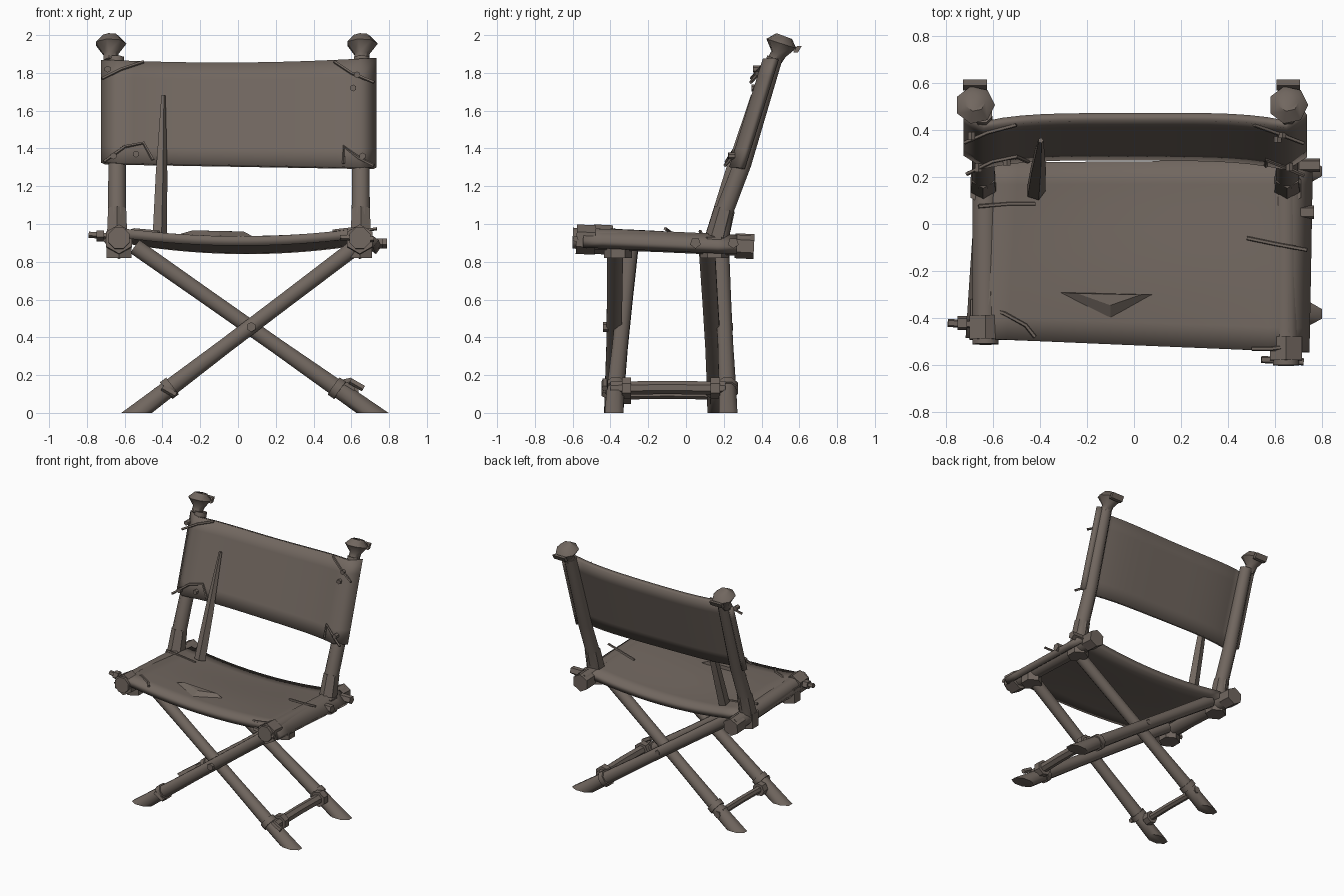
import bpy, bmesh, math
from mathutils import Vector

if "Cube" in bpy.data.objects:
    bpy.data.objects.remove(bpy.data.objects["Cube"])

wood = bpy.data.materials.new("weathered_brown")
wood.diffuse_color = (0.165, 0.135, 0.115, 1)
wood.use_nodes = True
wood.node_tree.nodes["Principled BSDF"].inputs["Base Color"].default_value = wood.diffuse_color


def finish(bm, name, angle=35):
    bmesh.ops.recalc_face_normals(bm, faces=bm.faces[:])
    me = bpy.data.meshes.new(name)
    bm.to_mesh(me)
    bm.free()
    me.materials.append(wood)
    ob = bpy.data.objects.new(name, me)
    bpy.context.collection.objects.link(ob)
    bpy.ops.object.select_all(action='DESELECT')
    ob.select_set(True)
    bpy.context.view_layer.objects.active = ob
    bpy.ops.object.shade_smooth_by_angle(angle=math.radians(angle))
    return ob


def rod(name, pts, radii, n=8, ground=False):
    """Faceted pole through pts with one radius per point."""
    pts = [Vector(p) for p in pts]
    if not isinstance(radii, (list, tuple)):
        radii = [radii] * len(pts)
    bm = bmesh.new()
    rings = []
    for i, p in enumerate(pts):
        d = (pts[min(i + 1, len(pts) - 1)] - pts[max(i - 1, 0)]).normalized()
        ref = Vector((0, 1, 0)) if abs(d.y) < 0.8 else Vector((0, 0, 1))
        a = d.cross(ref).normalized()
        b = d.cross(a)
        rings.append([bm.verts.new(p + radii[i] * (a * math.cos(t) + b * math.sin(t)))
                      for t in ((k + 0.5) * math.tau / n for k in range(n))])
    for r, s in zip(rings, rings[1:]):
        for k in range(n):
            bm.faces.new((r[k], r[(k + 1) % n], s[(k + 1) % n], s[k]))
    bm.faces.new(rings[0])
    bm.faces.new(rings[-1])
    if ground:  # foot sawn flat on the floor
        geom = bm.verts[:] + bm.edges[:] + bm.faces[:]
        cut = bmesh.ops.bisect_plane(bm, geom=geom, plane_co=(0, 0, 0),
                                     plane_no=(0, 0, 1), clear_inner=True)
        edges = [e for e in cut['geom_cut'] if isinstance(e, bmesh.types.BMEdge)]
        bmesh.ops.holes_fill(bm, edges=edges, sides=0)
    return finish(bm, name, 50)


def cloth(name, f, nu, nv, thick):
    bm = bmesh.new()
    g = [[bm.verts.new(f(i / nu, j / nv)) for j in range(nv + 1)] for i in range(nu + 1)]
    for i in range(nu):
        for j in range(nv):
            bm.faces.new((g[i][j], g[i + 1][j], g[i + 1][j + 1], g[i][j + 1]))
    ob = finish(bm, name, 45)
    m = ob.modifiers.new("thickness", 'SOLIDIFY')
    m.thickness, m.offset = thick, 0
    return ob


def lerp(a, b, t):
    return a + (b - a) * t


# Seat: slightly crooked, sagging hide whose sides fold over the rails
def seat_point(u, v):
    x = lerp(lerp(-0.70, 0.73, u), lerp(-0.65, 0.745, u), v)
    y = lerp(lerp(-0.485, -0.545, u), lerp(0.26, 0.27, u), v)
    s = 2 * u - 1
    z = lerp(0.965, 0.93, v) - 0.055 * (1 - s * s) + 0.01 * math.sin(5 * v) * (1 - s * s)
    if u in (0, 1):
        z -= 0.07
    return Vector((x, y, z))


def seat_z(x, y):
    return seat_point((x + 0.69) / 1.42, (y + 0.51) / 0.77).z + 0.028


cloth("seat", seat_point, 18, 8, 0.05)


# Back panel: sits ahead of the posts at its ends, curling round them
def post_y(z):
    return 0.18 + (z - 0.95) * 0.31


def back_point(u, v):
    x = lerp(-0.715, 0.725, u)
    s = 2 * u - 1
    z = lerp(lerp(1.32, 1.295, u), lerp(1.865, 1.875, u) - 0.02 * (1 - s * s), v)
    y = post_y(z) - 0.06 * s ** 4 - 0.005
    if u in (0, 1):
        y += 0.075
    return Vector((x, y, z))


cloth("back_panel", back_point, 18, 6, 0.035)

# Back posts with base cuffs, carved finials and loose chips
for side, x0, x1 in (("left", -0.64, -0.645), ("right", 0.65, 0.655)):
    rod(side + "_back_post", [(x0, 0.17, 0.88), (x0, 0.20, 1.06), (x0, 0.30, 1.32),
                              (x1, 0.47, 1.88)], [0.055, 0.052, 0.05, 0.045])
    rod(side + "_post_cuff", [(x0, 0.165, 0.93), (x0, 0.205, 1.08)], [0.062, 0.055], 6)
    xf = x1 - 0.03 if x1 < 0 else x1
    rod(side + "_finial", [(xf, 0.465, 1.86), (xf, 0.49, 1.90), (xf, 0.505, 1.955),
                           (xf, 0.52, 1.995)], [0.04, 0.042, 0.085, 0.045], 7)
    bm = bmesh.new()
    bmesh.ops.create_cube(bm, size=1)
    for v in bm.verts:
        v.co = Vector((xf + v.co.x * 0.1, 0.59 + v.co.y * 0.025 + v.co.z * 0.02,
                       1.925 + v.co.z * 0.035))
    finish(bm, side + "_finial_chip")

# Seat rails, with stepped end blocks and cross pegs
for side, x, y0 in (("left", -0.63, -0.51), ("right", 0.645, -0.60)):
    rod(side + "_seat_rail", [(x, y0, 0.925), (x, -0.1, 0.905), (x, 0.34, 0.885)], 0.06)
    rod(side + "_rail_front_collar", [(x, y0 + 0.02, 0.92), (x, y0 + 0.12, 0.915)], 0.078, 6)
    rod(side + "_rail_rear_collar", [(x, 0.26, 0.885), (x, 0.36, 0.88)], 0.066, 6)
    rod(side + "_front_bracket", [(x, -0.36, 0.82), (x, -0.36, 0.93)], 0.075, 6)
    rod(side + "_rear_bracket", [(x, 0.15, 0.82), (x, 0.15, 0.93)], 0.075, 6)
rod("left_peg", [(-0.79, -0.42, 0.945), (-0.60, -0.43, 0.93)], 0.018, 5)
rod("left_peg_head", [(-0.75, -0.42, 0.94), (-0.71, -0.42, 0.94)], 0.032, 5)
rod("right_front_peg", [(0.54, -0.575, 0.93), (0.72, -0.585, 0.92)], 0.016, 5)
rod("right_side_peg", [(0.70, 0.05, 0.90), (0.765, 0.05, 0.90)], 0.03, 5)
rod("right_rear_peg", [(0.70, 0.25, 0.90), (0.79, 0.25, 0.90)], 0.03, 5)

# Crossed legs: rising (left foot to right rail) and falling (right foot to left rail)
LEGS = (("front_rising", 1, -0.385, -0.375), ("front_falling", -1, -0.385, -0.295),
        ("rear_rising", 1, 0.165, 0.11), ("rear_falling", -1, 0.225, 0.185))
for name, s, yb, yt in LEGS:
    foot, top = ((-0.535, 0.0), (0.625, 0.88)) if s > 0 else ((0.71, 0.0), (-0.545, 0.88))
    pts = [Vector((lerp(foot[0], top[0], t), lerp(yb, yt, max(t, 0)), lerp(foot[1], top[1], t)))
           for t in (-0.12, 0.12, 0.4, 0.7, 1)]
    rod(name + "_leg", pts, [0.056, 0.05, 0.044, 0.044, 0.046], 8, True)
    # lashing band near the foot
    c = pts[1] + (pts[2] - pts[1]) * 0.1
    d = (pts[2] - pts[1]).normalized() * 0.02
    rod(name + "_leg_band", [c - d, c + d], 0.06, 8)

# Foot stretchers with end collars
for side, x, z, r in (("left", -0.41, 0.095, 0.026), ("right", 0.585, 0.13, 0.036)):
    y0, y1 = -0.40, 0.21
    rod(side + "_stretcher", [(x, y0, z), (x, -0.1, z + 0.005), (x, y1, z)], r, 7)
    rod(side + "_stretcher_front_collar", [(x, -0.34, z), (x, -0.29, z)], r + 0.022, 7)
    rod(side + "_stretcher_rear_collar", [(x, 0.13, z), (x, 0.18, z)], r + 0.022, 7)
    rod(side + "_stretcher_pin", [(x + 0.01, -0.43, z + 0.04), (x + 0.08, -0.43, z)], 0.018, 5)
rod("crossing_bolt", [(0.07, -0.44, 0.455), (0.07, -0.36, 0.455)], 0.026, 6)
rod("rear_crossing_bolt", [(0.07, 0.1, 0.455), (0.07, 0.25, 0.455)], 0.02, 6)

# Tapered spike standing on the seat
rod("spike", [(-0.418, 0.14, 0.93), (-0.408, 0.235, 1.26), (-0.396, 0.355, 1.68)],
    [0.042, 0.034, 0.012], 5)

# Torn flap lifting from the seat
bm = bmesh.new()
low = [(-0.32, -0.29), (0.08, -0.30), (-0.10, -0.40)]
high = [(-0.24, -0.295), (0.03, -0.30), (-0.10, -0.345)]
lo = [bm.verts.new((x, y, seat_z(x, y) - 0.005)) for x, y in low]
hi = [bm.verts.new((x, y, seat_z(x, y) + 0.022)) for x, y in high]
bm.faces.new(hi)
for k in range(3):
    bm.faces.new((lo[k], lo[(k + 1) % 3], hi[(k + 1) % 3], hi[k]))
finish(bm, "torn_flap", 10)

# Stitched cords on the seat
for i, path in enumerate((((-0.66, 0.075), (-0.54, 0.085), (-0.42, 0.085)),
                          ((0.48, -0.06), (0.6, -0.085), (0.735, -0.11)),
                          ((-0.69, -0.33), (-0.55, -0.38), (-0.46, -0.43), (-0.42, -0.48)),
                          ((0.5, -0.53), (0.58, -0.53), (0.65, -0.52)))):
    rod("seat_cord_%d" % (i + 1), [(x, y, seat_z(x, y)) for x, y in path], 0.009, 5)


# Stitched cords and knots on the back panel corners
def back_front(x, z):
    s = (x - 0.005) / 0.72
    return post_y(z) - 0.06 * s ** 4 - 0.027


for i, path in enumerate((((-0.72, 1.77), (-0.62, 1.82), (-0.5, 1.86)),
                          ((0.51, 1.86), (0.6, 1.80), (0.72, 1.75)),
                          ((-0.71, 1.33), (-0.6, 1.41), (-0.5, 1.43), (-0.45, 1.34)),
                          ((0.72, 1.31), (0.64, 1.35), (0.56, 1.41), (0.56, 1.32)))):
    rod("back_cord_%d" % (i + 1), [(x, back_front(x, z), z) for x, z in path], 0.009, 5)
for i, (x, z) in enumerate(((-0.69, 1.82), (0.61, 1.72), (0.63, 1.79),
                            (-0.54, 1.37), (-0.66, 1.36), (0.66, 1.36))):
    y = back_front(x, z)
    rod("back_knot_%d" % (i + 1), [(x, y - 0.015, z), (x, y + 0.02, z)], 0.018, 6)
